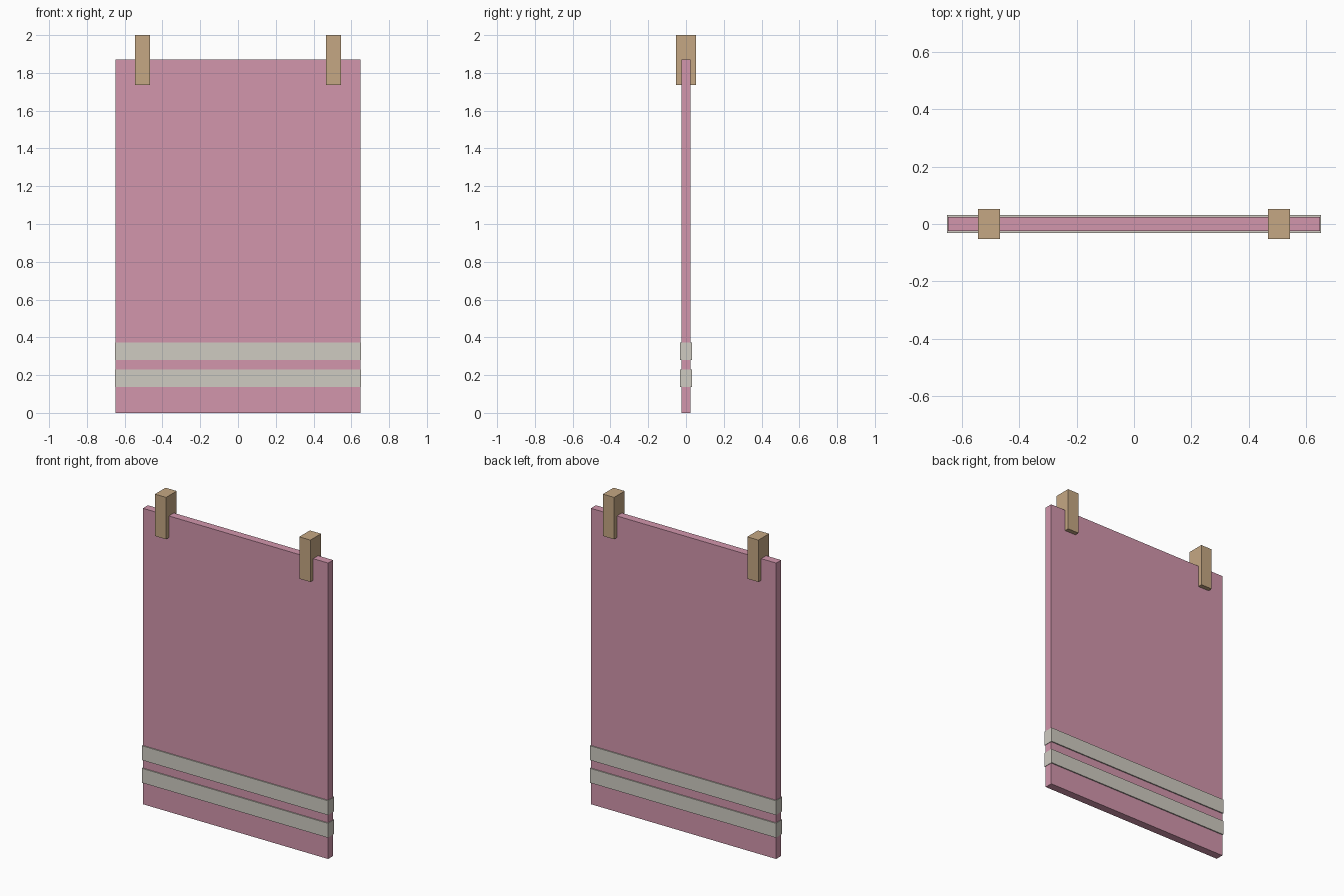
import bpy
import bmesh

cube = bpy.data.objects.get("Cube")
if cube:
    bpy.data.objects.remove(cube, do_unlink=True)


def material(name, srgb):
    colour = [(c / 255) ** 2.2 for c in srgb] + [1]
    mat = bpy.data.materials.new(name)
    mat.use_nodes = True
    mat.diffuse_color = colour
    mat.node_tree.nodes["Principled BSDF"].inputs["Base Color"].default_value = colour
    return mat


def box(name, x, half_width, half_depth, bottom, top, mat):
    bm = bmesh.new()
    bmesh.ops.create_cube(bm, size=2)
    for v in bm.verts:
        v.co.x = x + v.co.x * half_width
        v.co.y *= half_depth
        v.co.z = top if v.co.z > 0 else bottom
    mesh = bpy.data.meshes.new(name)
    bm.to_mesh(mesh)
    bm.free()
    mesh.materials.append(mat)
    obj = bpy.data.objects.new(name, mesh)
    bpy.context.collection.objects.link(obj)
    return obj


pink = material("dusty pink cloth", (209, 149, 171))
cream = material("pale grey stripe", (206, 202, 192))
wood = material("tan wood", (196, 166, 130))

# Hanging cloth panel
box("towel", 0, 0.648, 0.025, 0, 1.872, pink)

# Raised bands wrapping the lower part
for name, bottom in (("lower_stripe", 0.138), ("upper_stripe", 0.281)):
    box(name, 0, 0.651, 0.032, bottom, bottom + 0.091, cream)

# Pegs straddling the top edge
for name, side in (("left_peg", 1), ("right_peg", -1)):
    box(name, side * 0.505, 0.039, 0.053, 1.735, 2.0, wood)
